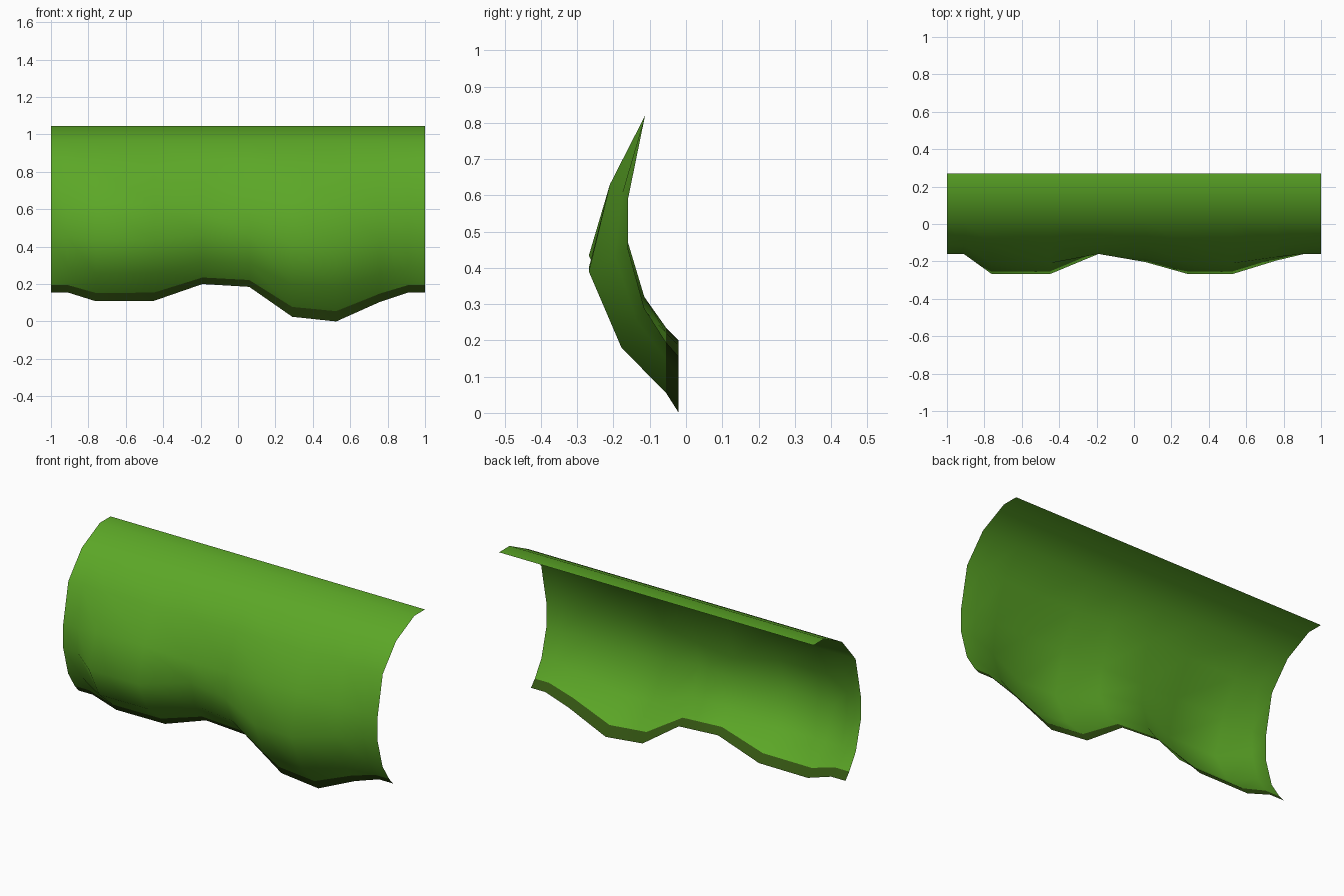
import bpy
import bmesh

cube = bpy.data.objects.get("Cube")
if cube:
    bpy.data.objects.remove(cube)


def make_material(name, color):
    mat = bpy.data.materials.new(name)
    mat.use_nodes = True
    mat.diffuse_color = (*color, 1)
    mat.node_tree.nodes["Principled BSDF"].inputs["Base Color"].default_value = (*color, 1)
    return mat


grass = make_material("grass green", (0.107, 0.39, 0.02))
dark = make_material("dark olive edge", (0.034, 0.09, 0.006))

# Columns along the bank: x, height of the bottom edge, bulge amount
columns = [
    (-1, .155, 0), (-.91, .155, 0), (-.76, .108, 1), (-.45, .11, 1),
    (-.19, .2, 0), (.06, .185, .4), (.29, .025, 1), (.525, 0, 1),
    (.76, .105, .33), (.91, .155, 0), (1, .155, 0),
]


def profile(low, bulge):
    """Cross-section from the flat top lip down to the bottom edge, as (y, z)."""
    return [
        (.27, 1.045), (.174, 1.045), (.01, .965), (-.113, .82),
        (-.16 - .05 * bulge, .59 + .04 * bulge),
        (-.16 - .108 * bulge, .39 + .4 * low),
        (-.115 - .063 * bulge, .18 + .7 * low),
        (-.055, .055 + .9 * low),
        (-.02, low),
    ]


# Curved hillside sheet, lofted column by column
bm = bmesh.new()
grid = [[bm.verts.new((x, y, z)) for y, z in profile(low, bulge)]
        for x, low, bulge in columns]
for left, right in zip(grid, grid[1:]):
    last = len(left) - 2
    for i in range(last + 1):
        face = bm.faces.new((left[i], left[i + 1], right[i + 1], right[i]))
        face.smooth = True
        # The lowest row is the dark border strip
        face.material_index = 1 if i == last else 0

# Crisp line between grass and border
for edge in bm.edges:
    if len({f.material_index for f in edge.link_faces}) > 1:
        edge.smooth = False

mesh = bpy.data.meshes.new("hillside")
bm.to_mesh(mesh)
bm.free()
mesh.materials.append(grass)
mesh.materials.append(dark)
hillside = bpy.data.objects.new("hillside", mesh)
bpy.context.collection.objects.link(hillside)
